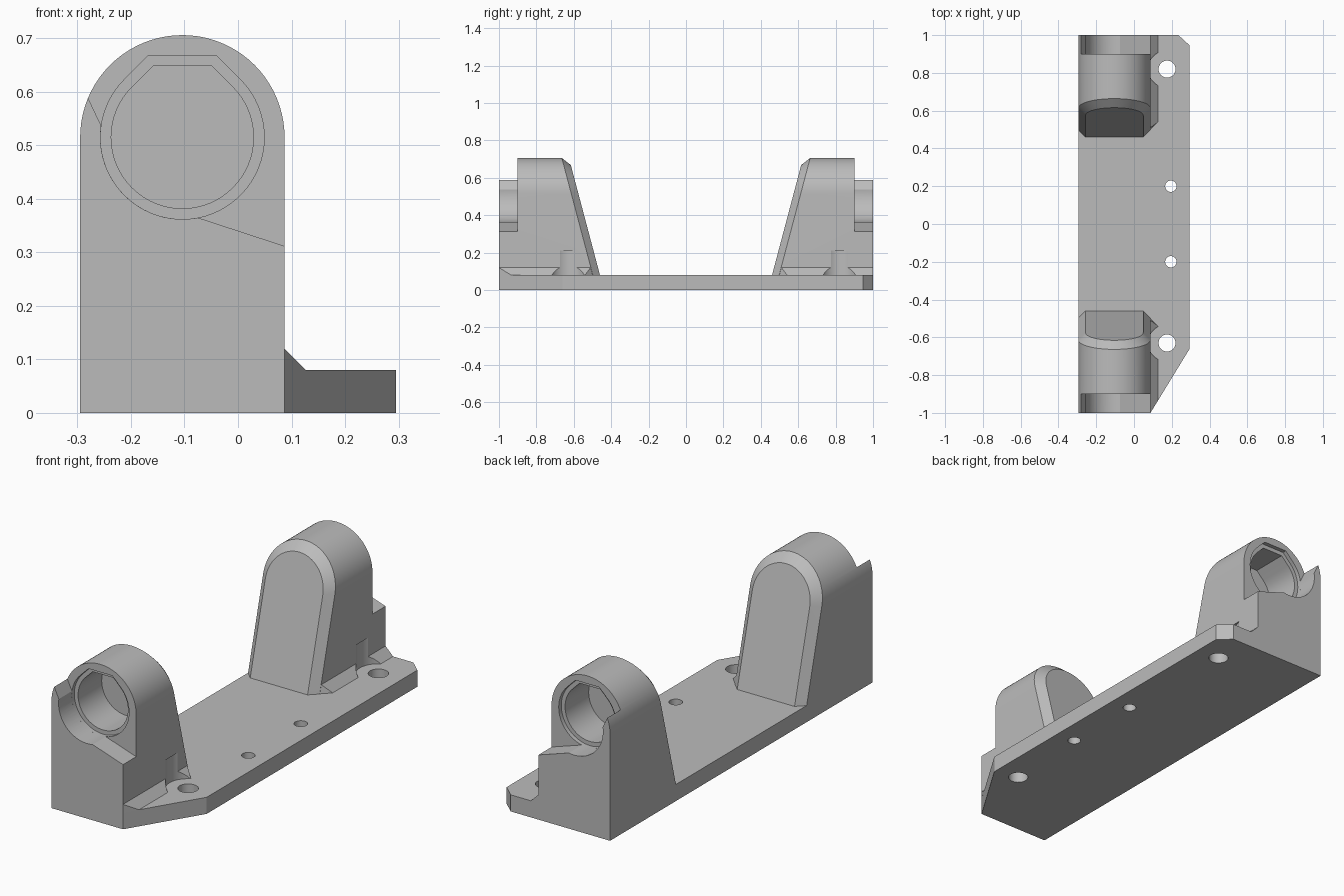
import bpy, bmesh
from math import cos, sin, radians

if "Cube" in bpy.data.objects:
    bpy.data.objects.remove(bpy.data.objects["Cube"])

grey = bpy.data.materials.new("grey_plastic")
grey.use_nodes = True
colour = (0.5, 0.5, 0.5, 1)
grey.diffuse_color = colour
grey.node_tree.nodes["Principled BSDF"].inputs["Base Color"].default_value = colour

CX, CZ, R = -0.104, 0.515, 0.191     # arch centre and radius
LEFT, RIGHT = CX - R, CX + R         # tower sides
BEVEL = 0.038


def finish(name, bm):
    bmesh.ops.recalc_face_normals(bm, faces=bm.faces)
    mesh = bpy.data.meshes.new(name)
    bm.to_mesh(mesh)
    bm.free()
    mesh.materials.append(grey)
    obj = bpy.data.objects.new(name, mesh)
    bpy.context.collection.objects.link(obj)
    return obj


def loft(name, loops):
    """Skin a closed solid through loops with equal point counts."""
    bm = bmesh.new()
    rings = [[bm.verts.new(p) for p in loop] for loop in loops]
    n = len(rings[0])
    for a, b in zip(rings, rings[1:]):
        for i in range(n):
            j = (i + 1) % n
            bm.faces.new((a[i], a[j], b[j], b[i]))
    bm.faces.new(rings[0])
    bm.faces.new(rings[-1])
    return finish(name, bm)


def hull(name, points):
    bm = bmesh.new()
    for p in points:
        bm.verts.new(p)
    bmesh.ops.convex_hull(bm, input=bm.verts)
    return finish(name, bm)


def arc(r, start, end, n, cx=CX, cz=CZ):
    angles = [radians(start + (end - start) * i / n) for i in range(n + 1)]
    return [(cx + r * cos(a), cz + r * sin(a)) for a in angles]


def prism_y(name, pts, y0, y1):
    return loft(name, [[(x, y, z) for x, z in pts] for y in (y0, y1)])


def prism_z(name, pts, z0, z1):
    return loft(name, [[(x, y, z) for x, y in pts] for z in (z0, z1)])


def cylinder(name, x, y, r, z0, z1):
    return prism_z(name, arc(r, 0, 352.5, 47, x, y), z0, z1)


def combine(target, tool, operation):
    tool.hide_render = True
    mod = target.modifiers.new(operation.title(), "BOOLEAN")
    mod.operation, mod.solver, mod.object = operation, "EXACT", tool
    bpy.ops.object.select_all(action="DESELECT")
    bpy.context.view_layer.objects.active = target
    target.select_set(True)
    bpy.ops.object.modifier_apply(modifier=mod.name)
    bpy.data.objects.remove(tool)


def arch(r):
    return [(CX + r, 0)] + arc(r, 0, 180, 40) + [(CX - r, 0)]


def flat_top_bore(r):
    """Circle below, with 45 degree shoulders and a flat roof above."""
    flat = r * 0.4142
    return arc(r, 135, 405, 48) + [(CX + flat, CZ + r), (CX - flat, CZ + r)]


def slope(z):
    return 0.46 + (z - 0.08) * 0.265


def build_tower(name, s):
    # arched block with a leaning, bevelled inner face
    outer, inner = arch(R), arch(R - BEVEL)
    tower = loft(name, [
        [(x, s, z) for x, z in outer],
        [(x, s * (slope(z) + BEVEL), z) for x, z in outer],
        [(x, s * slope(z), z) for x, z in inner]])
    # open cradle at the outer end
    cradle = [(0.3, 0.242)] + arc(0.153, -79, -188, 28) + [
        (-0.32, 0.673), (-0.32, 0.9), (0.3, 0.9)]
    combine(tower, prism_y("cradle_cutter", cradle, s * 1.1, s * 0.9), "DIFFERENCE")
    # stepped blind bore
    for r, depth in ((0.153, 0.88), (0.133, 0.70)):
        combine(tower, prism_y("bore_cutter", flat_top_bore(r), s * 0.95, s * depth),
                "DIFFERENCE")
    return tower


# base plate with cut corners
body = prism_z("mounting_bracket", [
    (LEFT, -1), (RIGHT, -1), (0.295, -0.66), (0.295, 0.945), (0.235, 1), (LEFT, 1)],
    0, 0.08)

# towers, sloping foot fillets and screw head clearances
for name, s, foot_end, hole_y in (("front_tower", -1, 0.935, -0.63),
                                  ("back_tower", 1, 1, 0.82)):
    combine(body, build_tower(name, s), "UNION")
    foot = hull("foot_fillet", [
        (RIGHT, s, 0.12), (RIGHT, s, 0.08), (0.127, s * foot_end, 0.08),
        (RIGHT, s * 0.51, 0.12), (RIGHT, s * 0.50, 0.08), (0.127, s * 0.54, 0.08),
        (0.05, s * 0.95, 0.05), (0.05, s * 0.55, 0.05)])
    combine(body, foot, "UNION")
    combine(body, cylinder("clearance_cutter", 0.175, hole_y, 0.099, 0.08, 0.21),
            "DIFFERENCE")
    combine(body, cylinder("screw_hole_cutter", 0.175, hole_y, 0.045, -0.1, 0.15),
            "DIFFERENCE")
    combine(body, cylinder("pin_hole_cutter", 0.195, s * 0.2, 0.03, -0.1, 0.15),
            "DIFFERENCE")

bpy.ops.object.select_all(action="DESELECT")
body.select_set(True)
bpy.context.view_layer.objects.active = body
bpy.ops.object.shade_smooth_by_angle(angle=radians(20))
